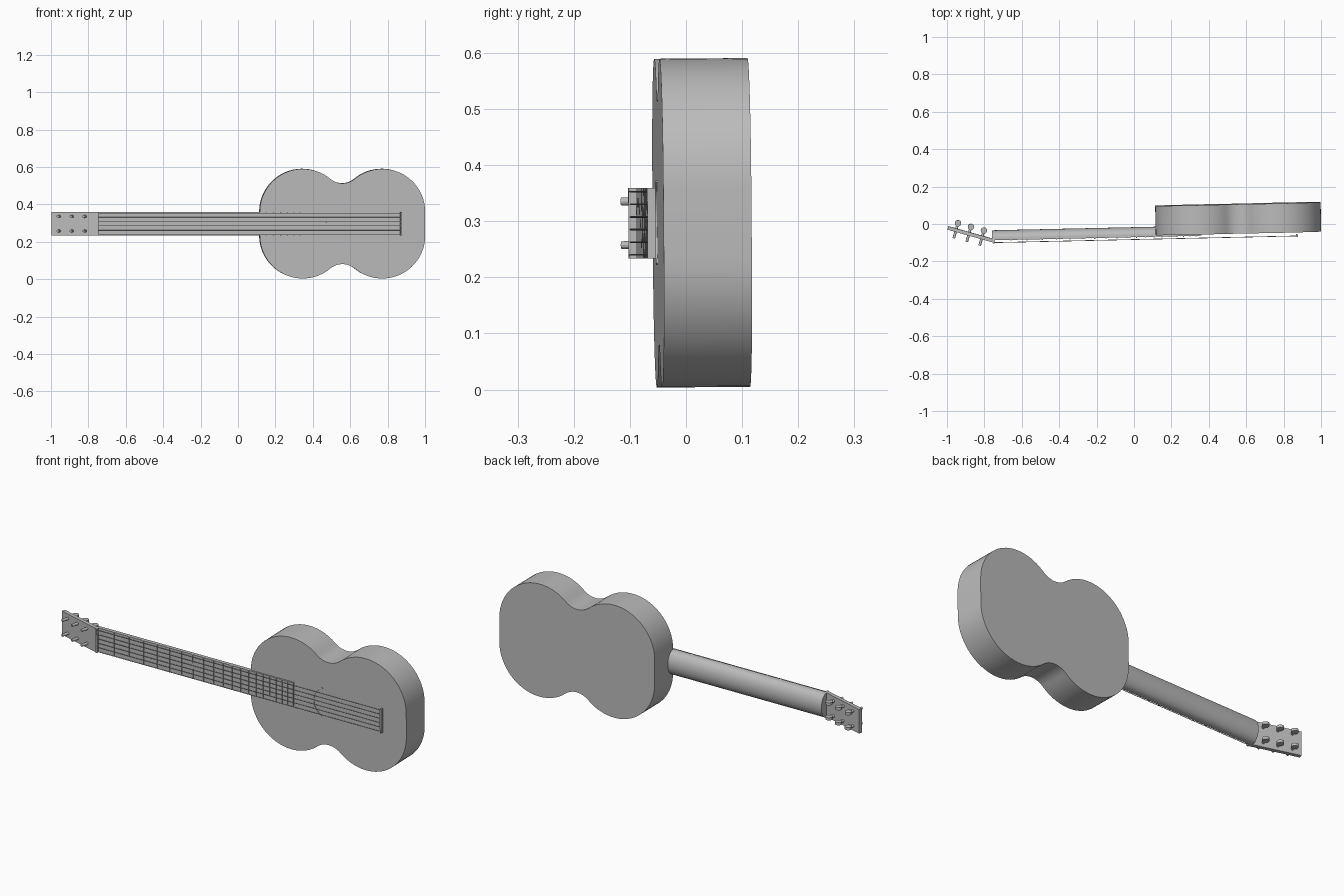
import bpy, bmesh
from math import sin, cos, pi, atan2
from mathutils import Matrix, Vector

old = bpy.data.objects.get("Cube")
if old:
    bpy.data.objects.remove(old)

grey = bpy.data.materials.new("plain grey")
grey.use_nodes = True
grey.diffuse_color = (0.5, 0.5, 0.5, 1)
grey.node_tree.nodes["Principled BSDF"].inputs["Base Color"].default_value = (0.5, 0.5, 0.5, 1)

MID = 0.297          # height of the centre line
HALF = 0.0625        # half width of the neck
FRONT = -0.062       # front of the body
BOARD = -0.070       # front of the fingerboard
STRING = -0.083      # string plane
NUT, BRIDGE = -0.75, 0.87

# The whole instrument leans slightly: parts are built square, then turned
LEAN = (Matrix.Translation((0, 0, MID)) @ Matrix.Rotation(0.022, 4, 'Z')
        @ Matrix.Rotation(0.008, 4, 'X'))


def finish(name, bm, smooth=False):
    bmesh.ops.recalc_face_normals(bm, faces=bm.faces)
    bm.transform(LEAN)
    mesh = bpy.data.meshes.new(name)
    bm.to_mesh(mesh)
    bm.free()
    mesh.materials.append(grey)
    ob = bpy.data.objects.new(name, mesh)
    bpy.context.collection.objects.link(ob)
    if smooth:
        bpy.ops.object.select_all(action='DESELECT')
        ob.select_set(True)
        bpy.context.view_layer.objects.active = ob
        bpy.ops.object.shade_smooth_by_angle(angle=0.5)
    return ob


def prism(name, points, step, smooth=False):
    """Extrude a closed outline along a vector."""
    bm = bmesh.new()
    face = bm.faces.new([bm.verts.new(p) for p in points])
    out = bmesh.ops.extrude_face_region(bm, geom=[face], use_keep_orig=True)
    moved = [v for v in out["geom"] if isinstance(v, bmesh.types.BMVert)]
    bmesh.ops.translate(bm, verts=moved, vec=step)
    return finish(name, bm, smooth)


def box(name, x0, x1, y0, y1, z0, z1):
    return prism(name, [(x0, y0, z0), (x1, y0, z0), (x1, y1, z0), (x0, y1, z0)],
                 (0, 0, z1 - z0))


def rod(name, a, b, radius, sides=12):
    a, b = Vector(a), Vector(b)
    bm = bmesh.new()
    turn = (b - a).to_track_quat('Z', 'Y').to_matrix().to_4x4()
    bmesh.ops.create_cone(bm, cap_ends=True, segments=sides, radius1=radius,
                          radius2=radius, depth=(b - a).length,
                          matrix=Matrix.Translation((a + b) / 2) @ turn)
    return finish(name, bm, sides > 8)


def arc(cx, cz, r, start, end, n):
    return [(cx + r * cos(start + (end - start) * i / n),
             cz + r * sin(start + (end - start) * i / n)) for i in range(n + 1)]


# Body: two round lobes joined by a tangent waist curve
R, W = 0.23, 0.102
LX, RX, LZ = 0.345, 0.77, 0.063
WX, WZ = (LX + RX) / 2, 0.318
meet = atan2(WZ - LZ, WX - LX)
upper = arc(RX, LZ, R, 0, pi - meet, 22)
upper += arc(WX, WZ, W, -meet, meet - pi, 14)[1:-1]
upper += arc(LX, LZ, R, meet, pi, 22)
outline = upper + [(x, -z) for x, z in reversed(upper)]
prism("body", [(x, FRONT, z) for x, z in outline], (0, 0.157, 0), True)

# Soundhole edge: thin crescent on the front
outer = arc(0.552, 0, 0.082, 0.62 * pi, 1.36 * pi, 18)
inner = arc(0.554, 0, 0.079, 0.62 * pi, 1.36 * pi, 18)
prism("soundhole_edge", [(x, FRONT - 0.003, z) for x, z in outer + inner[::-1]],
      (0, 0.004, 0))

# Neck: flat fingerboard front with a half round back
back = [(-0.76, BOARD + 0.012 + 0.041 * sin(t), HALF * cos(t))
        for t in [pi * i / 20 for i in range(21)]]
profile = [(-0.76, BOARD, HALF)] + back + [(-0.76, BOARD, -HALF)]
prism("neck", profile, (0.92, 0, 0), True)
box("fingerboard", NUT, 0.36, BOARD, FRONT + 0.004, -HALF, HALF)

# Frets at equal-tempered spacing
for i in range(1, 20):
    x = NUT + (BRIDGE - NUT) * (1 - 2 ** (-i / 12))
    box(f"fret_{i}", x - 0.003, x + 0.003, BOARD - 0.004, BOARD + 0.001, -HALF, HALF)

# Nut and bridge
box("nut", NUT - 0.007, NUT + 0.003, STRING - 0.003, BOARD + 0.004, -HALF, HALF)
box("bridge", BRIDGE - 0.004, BRIDGE + 0.004, STRING - 0.005, BOARD - 0.003, -HALF, HALF)

# Strings
for i in range(6):
    z = (i - 2.5) * 0.0225
    rod(f"string_{i + 1}", (NUT, STRING, z), (BRIDGE, STRING, z), 0.0016, 6)

# Headstock: slab raked backwards
low, high = Vector((-0.752, -0.083, -HALF)), Vector((-0.998, -0.008, -HALF))
along = (high - low).normalized()
normal = Vector((-along.y, along.x, 0))
if normal.y < 0:
    normal = -normal
thick = normal * 0.019
prism("headstock", [low, high, high + thick, low + thick], (0, 0, 2 * HALF))

# Tuning pegs: a post through the slab with a round button behind
for side, z in (("right", -0.039), ("left", 0.039)):
    for i in range(3):
        p = low + along * (0.068 + 0.072 * i)
        p.z = z
        rod(f"{side}_peg_post_{i + 1}", p - normal * 0.035, p + normal * 0.045, 0.007)
        knob = p + normal * 0.048
        rod(f"{side}_peg_button_{i + 1}", knob - Vector((0, 0, 0.007)),
            knob + Vector((0, 0, 0.007)), 0.017, 16)
